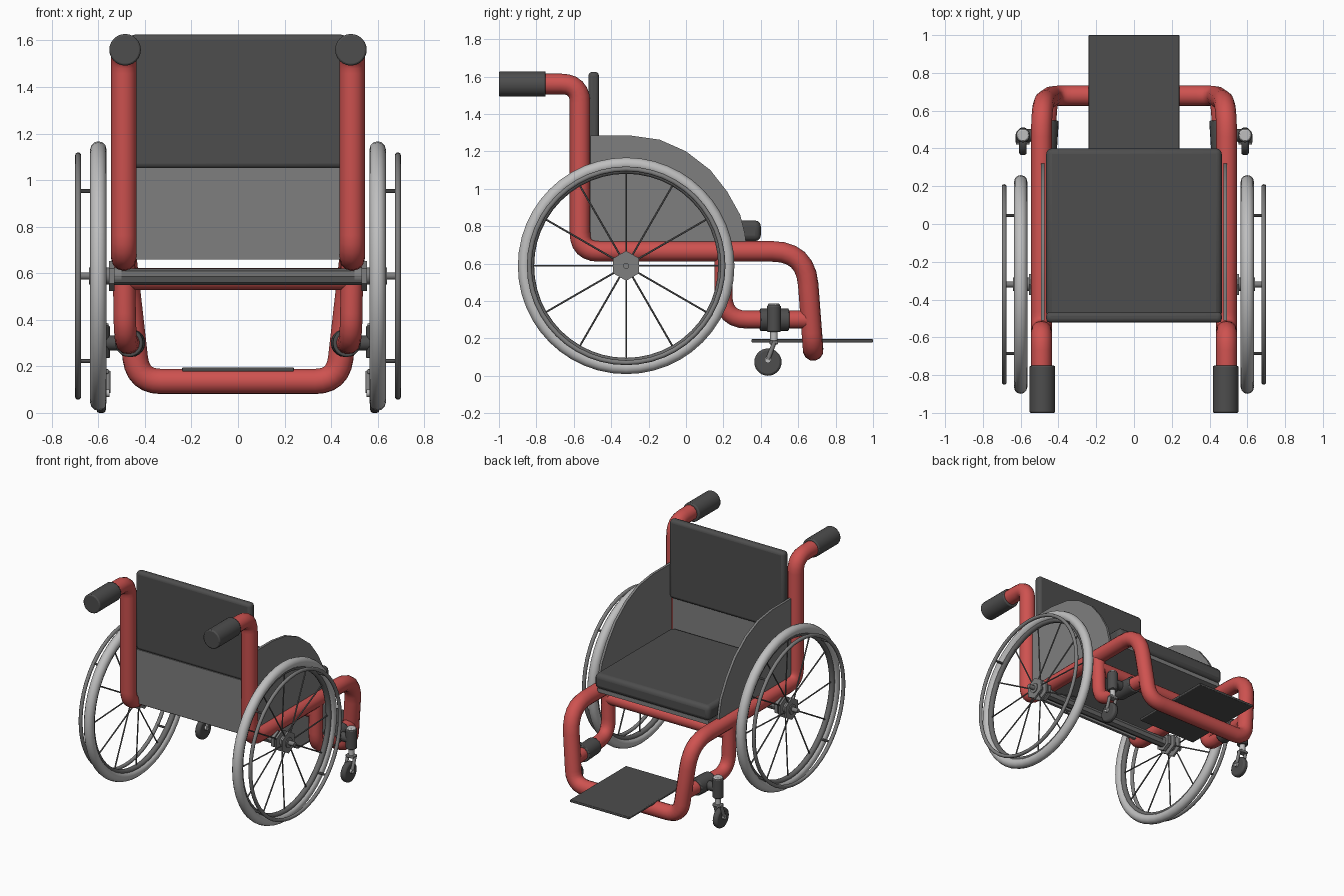
import bpy, bmesh, math
from mathutils import Vector

if "Cube" in bpy.data.objects:
    bpy.data.objects.remove(bpy.data.objects["Cube"])


def material(name, rgb):
    m = bpy.data.materials.new(name)
    m.diffuse_color = (*rgb, 1)
    m.use_nodes = True
    m.node_tree.nodes["Principled BSDF"].inputs["Base Color"].default_value = m.diffuse_color
    return m


RED = material("red paint", (0.62, 0.085, 0.08))
DARK = material("dark padding", (0.075, 0.075, 0.075))
GREY = material("mid grey panel", (0.21, 0.21, 0.21))
METAL = material("dark metal", (0.14, 0.14, 0.14))
LIGHT = material("light grey", (0.52, 0.52, 0.52))


def finish(ob, name, mat, bevel=0, segs=3):
    ob.name = name
    ob.data.materials.clear()
    ob.data.materials.append(mat)
    bpy.ops.object.select_all(action='DESELECT')
    ob.select_set(True)
    bpy.context.view_layer.objects.active = ob
    if bevel:
        b = ob.modifiers.new("bevel", 'BEVEL')
        b.width, b.segments, b.limit_method = bevel, segs, 'ANGLE'
    bpy.ops.object.shade_smooth_by_angle(angle=math.radians(40))
    return ob


def box(name, lo, hi, mat, bevel=0):
    lo, hi = Vector(lo), Vector(hi)
    bpy.ops.mesh.primitive_cube_add(size=1, location=(lo + hi) / 2)
    ob = bpy.context.object
    for v in ob.data.vertices:
        v.co = v.co * (hi - lo)
    return finish(ob, name, mat, bevel)


def rod(name, a, b, r, mat, sides=20, bevel=0):
    a, b = Vector(a), Vector(b)
    bpy.ops.mesh.primitive_cylinder_add(vertices=sides, radius=r, depth=(b - a).length, location=(a + b) / 2)
    ob = bpy.context.object
    ob.rotation_euler = (b - a).to_track_quat('Z', 'Y').to_euler()
    return finish(ob, name, mat, bevel, 2)


def ring(name, c, major, minor, mat, segs=48):
    bpy.ops.mesh.primitive_torus_add(location=c, rotation=(0, math.pi / 2, 0), major_radius=major,
                                     minor_radius=minor, major_segments=segs, minor_segments=12)
    return finish(bpy.context.object, name, mat)


def tube(name, pts, r, mat):
    """Bent tube: each point is (x, y, z, bend length)."""
    P = [Vector(p[:3]) for p in pts]
    path = [P[0]]
    for i in range(1, len(P) - 1):
        d = pts[i][3]
        a = P[i] + (P[i - 1] - P[i]).normalized() * d
        b = P[i] + (P[i + 1] - P[i]).normalized() * d
        for k in range(7):
            t = k / 6
            path.append(a * (1 - t) ** 2 + P[i] * 2 * t * (1 - t) + b * t * t)
    path.append(P[-1])
    cu = bpy.data.curves.new(name, 'CURVE')
    cu.dimensions = '3D'
    cu.bevel_depth, cu.bevel_resolution, cu.use_fill_caps = r, 4, True
    sp = cu.splines.new('POLY')
    sp.points.add(len(path) - 1)
    for q, co in zip(sp.points, path):
        q.co = (*co, 1)
    ob = bpy.data.objects.new(name, cu)
    bpy.context.collection.objects.link(ob)
    bpy.ops.object.select_all(action='DESELECT')
    ob.select_set(True)
    bpy.context.view_layer.objects.active = ob
    bpy.ops.object.convert(target='MESH')
    return finish(bpy.context.object, name, mat)


# main frame: one tube from handle to handle through the foot bar
half = [(0.49, -0.8, 1.56, 0), (0.49, -0.567, 1.56, 0.1), (0.49, -0.567, 0.665, 0.1),
        (0.49, 0.64, 0.665, 0.18), (0.43, 0.68, 0.135, 0.1)]
tube("main_frame", half + [(-x, y, z, d) for x, y, z, d in reversed(half)], 0.055, RED)
rod("frame_cross_tube", (-0.48, 0.2, 0.575), (0.48, 0.2, 0.575), 0.047, RED)

# seat, back and foot plate
box("seat_cushion", (-0.465, -0.5, 0.72), (0.465, 0.4, 0.83), DARK, 0.03)
box("seat_pan", (-0.45, -0.5, 0.69), (0.45, 0.38, 0.72), GREY)
box("back_cushion", (-0.465, -0.522, 1.05), (0.465, -0.465, 1.625), DARK, 0.022)
box("back_lower_panel", (-0.46, -0.52, 0.66), (0.46, -0.5, 1.055), GREY)
box("foot_plate", (-0.24, 0.35, 0.178), (0.24, 1.0, 0.196), DARK, 0.005)
rod("axle_bar", (-0.54, -0.32, 0.585), (0.54, -0.32, 0.585), 0.036, METAL, 8)

WY, WZ = -0.32, 0.588
guard = [(-0.51, 0.68), (0.325, 0.68), (0.315, 0.76), (0.29, 0.86), (0.22, 0.985), (0.13, 1.1),
         (0.0, 1.2), (-0.14, 1.262), (-0.3, 1.285), (-0.51, 1.285)]

for s, side in ((1, "right"), (-1, "left")):
    # handle grip and lower branch tube
    rod(side + "_grip", (s * 0.485, -1, 1.56), (s * 0.485, -0.75, 1.56), 0.068, DARK, 24, 0.008)
    tube(side + "_lower_tube", [(s * 0.49, 0.2, 0.64, 0), (s * 0.485, 0.2, 0.3, 0.13),
                                (s * 0.45, 0.665, 0.3, 0)], 0.048, RED)

    # side guard
    bm = bmesh.new()
    f = bm.faces.new([bm.verts.new((s * 0.475, y, z)) for y, z in guard])
    ext = bmesh.ops.extrude_face_region(bm, geom=[f])
    for v in ext['geom']:
        if isinstance(v, bmesh.types.BMVert):
            v.co.x += s * 0.018
    bmesh.ops.recalc_face_normals(bm, faces=bm.faces)
    me = bpy.data.meshes.new(side + "_side_guard")
    bm.to_mesh(me)
    bm.free()
    ob = bpy.data.objects.new(me.name, me)
    bpy.context.collection.objects.link(ob)
    finish(ob, me.name, GREY)

    # big wheel: tyre, rim, hand rim, hub
    ring(side + "_tyre", (s * 0.6, WY, WZ), 0.544, 0.035, LIGHT)
    ring(side + "_rim", (s * 0.6, WY, WZ), 0.512, 0.02, METAL)
    ring(side + "_hand_rim", (s * 0.687, WY, WZ), 0.518, 0.013, GREY)
    rod(side + "_hub_inner", (s * 0.53, WY, WZ), (s * 0.555, WY, WZ), 0.065, GREY, 6)
    rod(side + "_hub_flange_a", (s * 0.572, WY, WZ), (s * 0.586, WY, WZ), 0.08, GREY, 6)
    rod(side + "_hub_flange_b", (s * 0.62, WY, WZ), (s * 0.634, WY, WZ), 0.08, GREY, 6)
    rod(side + "_hub_core", (s * 0.5, WY, WZ), (s * 0.64, WY, WZ), 0.036, GREY)
    rod(side + "_axle_end", (s * 0.63, WY, WZ), (s * 0.685, WY, WZ), 0.016, GREY, 12)
    for i in range(12):
        c, n = math.cos(i * math.pi / 6), math.sin(i * math.pi / 6)
        fx = 0.579 if i % 2 else 0.627
        rod(side + "_spoke", (s * fx, WY + c * 0.05, WZ + n * 0.05),
            (s * 0.6, WY + c * 0.505, WZ + n * 0.505), 0.005, METAL, 6)
    for i in range(4):
        a = math.pi / 4 + i * math.pi / 2
        y, z = WY + 0.516 * math.cos(a), WZ + 0.516 * math.sin(a)
        rod(side + "_hand_rim_peg", (s * 0.6, y, z), (s * 0.687, y, z), 0.008, METAL, 8)

    # caster: sleeve on tube, link, pivot, fork, small wheel
    cx = s * 0.588
    rod(side + "_caster_sleeve", (s * 0.468, 0.395, 0.3), (s * 0.458, 0.55, 0.3), 0.06, DARK, 20, 0.006)
    rod(side + "_caster_link", (s * 0.46, 0.47, 0.3), (cx, 0.47, 0.3), 0.033, DARK)
    rod(side + "_caster_head", (cx, 0.47, 0.235), (cx, 0.47, 0.375), 0.038, DARK, 20, 0.006)
    rod(side + "_caster_cap", (cx, 0.47, 0.37), (cx, 0.47, 0.386), 0.032, LIGHT, 20, 0.006)
    rod(side + "_caster_stem", (cx, 0.47, 0.185), (cx, 0.47, 0.24), 0.02, LIGHT, 16)
    box(side + "_fork_crown", (cx - 0.032, 0.447, 0.168), (cx + 0.032, 0.493, 0.188), GREY, 0.005)
    for e in (-0.028, 0.028):
        rod(side + "_fork_arm", (cx + e, 0.472, 0.178), (cx + e, 0.438, 0.087), 0.012, GREY, 10)
    rod(side + "_caster_wheel", (cx - 0.02, 0.438, 0.073), (cx + 0.02, 0.438, 0.073), 0.073, DARK, 28, 0.012)
    rod(side + "_caster_axle", (cx - 0.036, 0.438, 0.085), (cx + 0.036, 0.438, 0.085), 0.017, LIGHT, 12)
